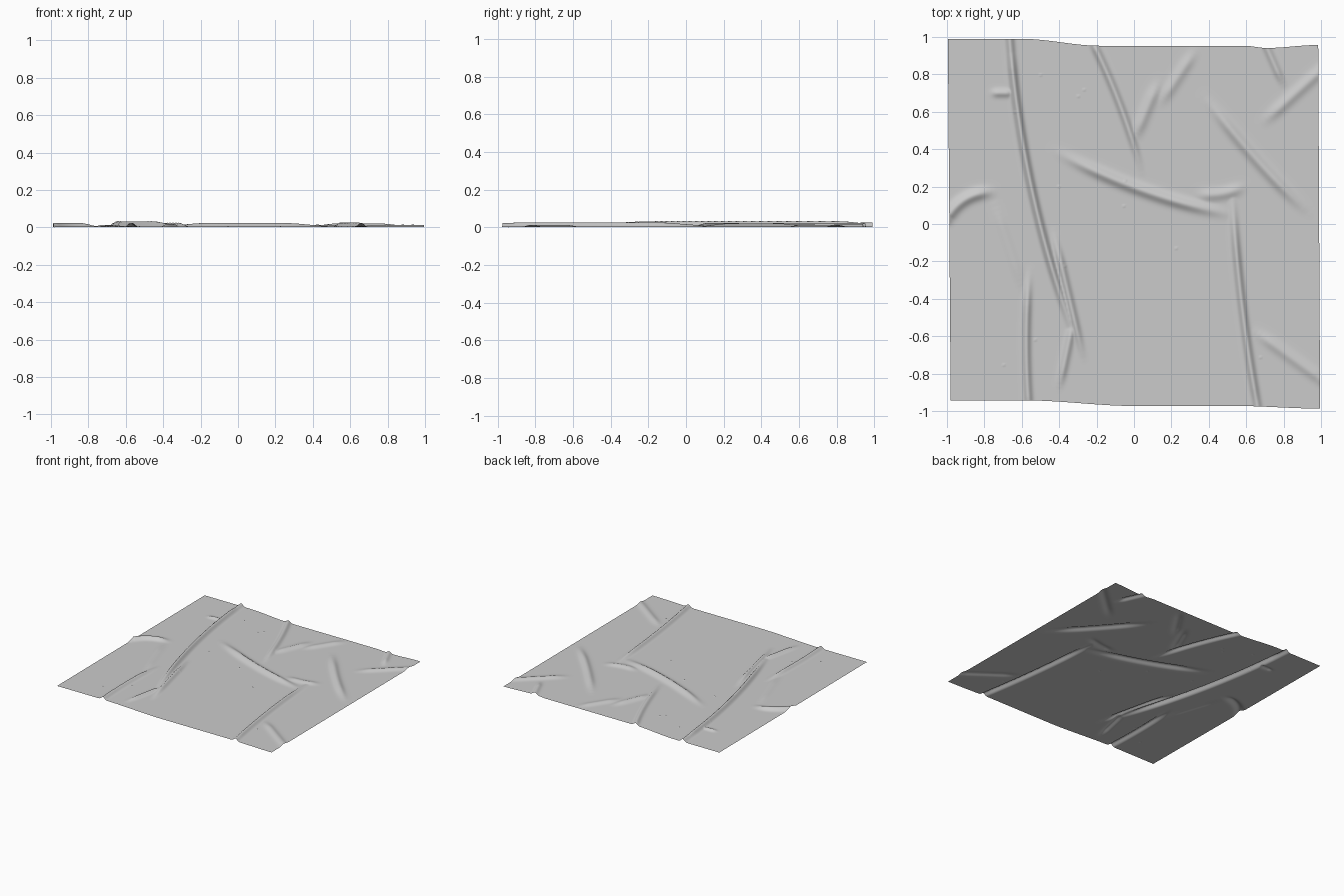
import bpy, bmesh, math, random
from mathutils import Vector

if "Cube" in bpy.data.objects:
    bpy.data.objects.remove(bpy.data.objects["Cube"])

N = 256            # grid cells per side
BASE = 0.002       # resting height of the flat cloth

# Folds: start x, y, end x, y, sideways bow, height in hundredths
SHARP = [
    (-.665, 1, -.30, -.65, -.06, 3.1),     # long left fold
    (-.43, -.04, -.27, -.72, 0, 2.3),      # its branches
    (-.32, -.5, -.40, -.88, 0, 1.6),
    (-.56, -.25, -.56, -1, -.015, 2.2),
    (-.65, .70, -.76, .70, 0, 1.2),
    (-.235, 1, .04, .28, .02, 2.2),        # back middle fold
    (.525, .18, .665, -1, -.02, 2.5),      # front right fold
    (.685, 1, .80, .74, 0, 1.7),
]
SOFT = [
    (-1, .03, -.75, .17, .04, 2.1),        # left edge fold
    (-.75, .12, -.59, -.36, 0, .7),
    (0, .45, .13, .76, 0, 1.3),
    (.14, .64, .33, .93, 0, 1.1),
    (-.42, .39, .52, .05, -.04, 2.2),      # central curved fold
    (.34, .16, .59, .20, -.02, 1.2),
    (.38, .68, .93, .06, -.018, 1.9),      # right diagonal fold
    (.69, .54, 1, .82, 0, 1.2),
    (.64, -.57, 1, -.83, 0, 1.2),
]


def ramp(a, b, t):
    """Smooth step from 0 at a to 1 at b."""
    t = max(0, min(1, (t - a) / (b - a)))
    return t * t * (3 - 2 * t)


def back_edge(u):
    return .99 - .037 * ramp(-.6, -.18, u) - .012 * ramp(.6, .72, u) + .016 * ramp(.72, 1, u)


def front_edge(u):
    return -.943 - .03 * ramp(-.6, 0, u) - .014 * ramp(.55, 1, u)


# Flat cloth sheet shaped to its outline
bm = bmesh.new()
rows = []
for j in range(N + 1):
    t = j / N
    left, right = -.98 - .015 * t, .995 - .01 * t
    row = []
    for i in range(N + 1):
        s = i / N
        f, b = front_edge(2 * s - 1), back_edge(2 * s - 1)
        row.append(bm.verts.new((left + (right - left) * s, f + (b - f) * t, BASE)))
    rows.append(row)
for j in range(N):
    for i in range(N):
        bm.faces.new((rows[j][i], rows[j][i + 1], rows[j + 1][i + 1], rows[j + 1][i]))


def nearby(x0, x1, y0, y1):
    """Grid vertices inside a box, with a margin for the bent outline."""
    def cell(c):
        return max(0, min(N, int((c + 1) * N / 2)))
    for row in rows[cell(y0 - .07):cell(y1 + .07) + 1]:
        for vert in row[cell(x0 - .03):cell(x1 + .03) + 1]:
            if x0 <= vert.co.x <= x1 and y0 <= vert.co.y <= y1:
                yield vert


def raise_fold(x0, y0, x1, y1, bow, height, width, steps=20):
    """Lift a bowed ridge; ends fade out unless they run off the sheet."""
    a, b = Vector((x0, y0)), Vector((x1, y1))
    side = Vector((y0 - y1, x1 - x0)).normalized() * bow
    open_start = max(abs(x0), abs(y0)) >= 1
    open_end = max(abs(x1), abs(y1)) >= 1
    path = []
    for k in range(steps + 1):
        t = k / steps
        p = a.lerp(b, t) + side * 4 * t * (1 - t)
        h = height / 100
        h *= .75 if open_start and t < .1 else 1 if open_start else ramp(-.05, .3, t)
        h *= .85 if open_end and t > .9 else 1 if open_end else ramp(1.05, .7, t)
        path.append((p, h))
    m = width * 2
    for (p, hp), (q, hq) in zip(path, path[1:]):
        d = q - p
        for vert in nearby(min(p.x, q.x) - m, max(p.x, q.x) + m,
                           min(p.y, q.y) - m, max(p.y, q.y) + m):
            r = vert.co.xy - p
            t = max(0, min(1, r.dot(d) / d.length_squared))
            dist = (r - d * t).length
            h = hp + (hq - hp) * t
            vert.co.z = max(vert.co.z, BASE + h * math.exp(-1.4 * (dist / width) ** 2))


for fold in SHARP:
    raise_fold(*fold, width=.023)
for fold in SOFT:
    raise_fold(*fold, width=.033)

# Small pinched specks scattered over the cloth
random.seed(4)
for _ in range(12):
    i, j = random.randint(20, N - 20), random.randint(20, N - 20)
    rows[j][i].co.z += .006

# One corner touches the ground
rows[0][0].co.z = 0

mesh = bpy.data.meshes.new("cloth_sheet")
bm.to_mesh(mesh)
bm.free()
mesh.shade_smooth()
cloth = bpy.data.objects.new("cloth_sheet", mesh)
bpy.context.collection.objects.link(cloth)
